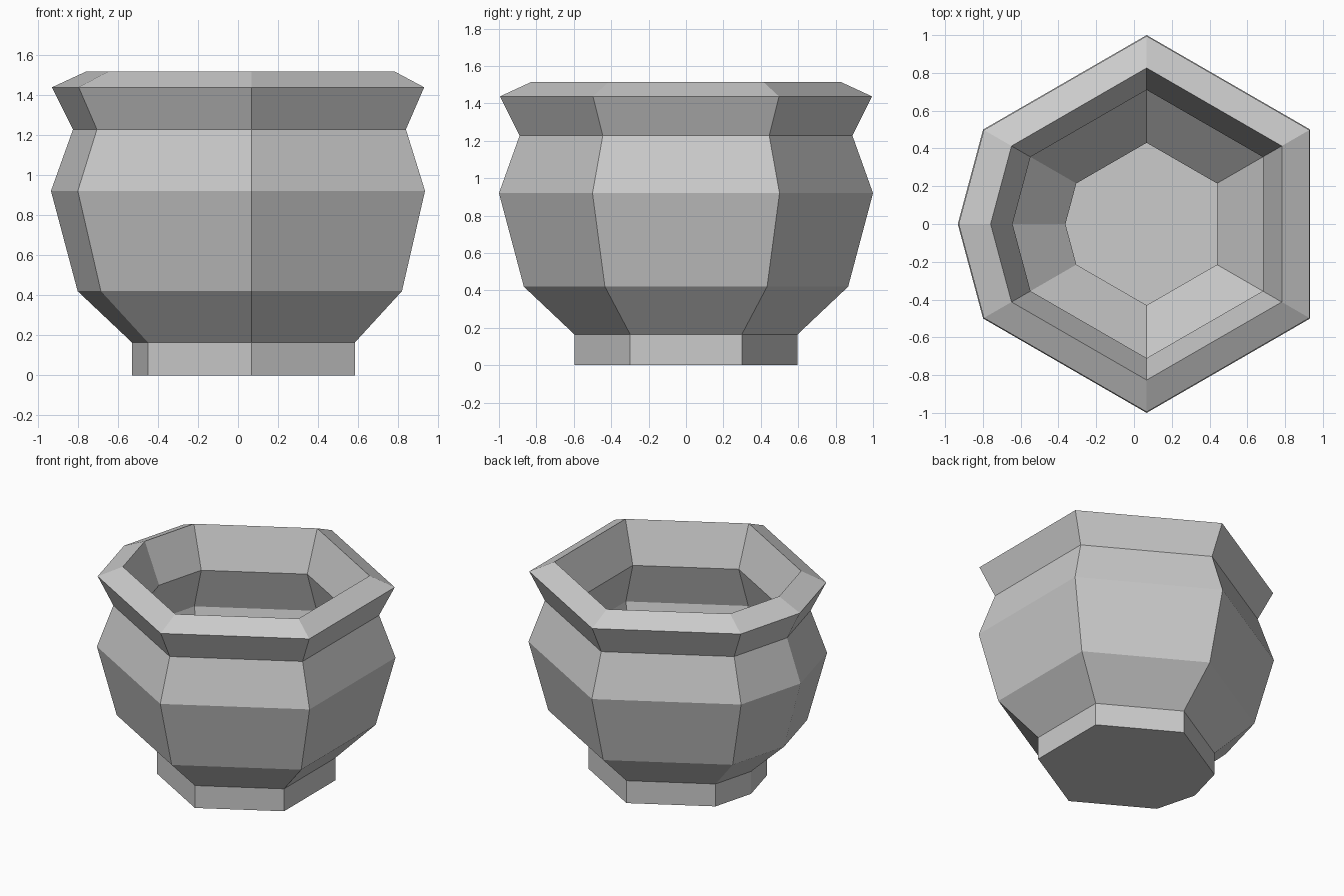
import bpy, bmesh
from math import radians, cos, sin

if "Cube" in bpy.data.objects:
    bpy.data.objects.remove(bpy.data.objects["Cube"])

# Plan: hexagon with one extra corner on the left side
ANGLES = [-150, -90, -30, 30, 90, 150, 180]
CENTRE_X = 0.067

# Section (radius, z): outside from foot to rim, then inside down to the floor
PROFILE = [
    (0.597, 0.0), (0.597, 0.165), (0.867, 0.42), (1.0, 0.92),
    (0.89, 1.227), (0.995, 1.437), (0.826, 1.515),
    (0.71, 1.222), (0.82, 0.91), (0.713, 0.51), (0.43, 0.237), (0.47, 0.127),
]

bm = bmesh.new()
rings = [[bm.verts.new((CENTRE_X + r * cos(radians(a)), r * sin(radians(a)), z))
          for a in ANGLES] for r, z in PROFILE]

# Walls between neighbouring rings
n = len(ANGLES)
for low, high in zip(rings, rings[1:]):
    for i in range(n):
        j = (i + 1) % n
        bm.faces.new((low[i], low[j], high[j], high[i]))

# Underside and inner floor
bm.faces.new(rings[0][::-1])
bm.faces.new(rings[-1])
bmesh.ops.recalc_face_normals(bm, faces=bm.faces)

mesh = bpy.data.meshes.new("pot")
bm.to_mesh(mesh)
bm.free()
pot = bpy.data.objects.new("pot", mesh)
bpy.context.collection.objects.link(pot)
